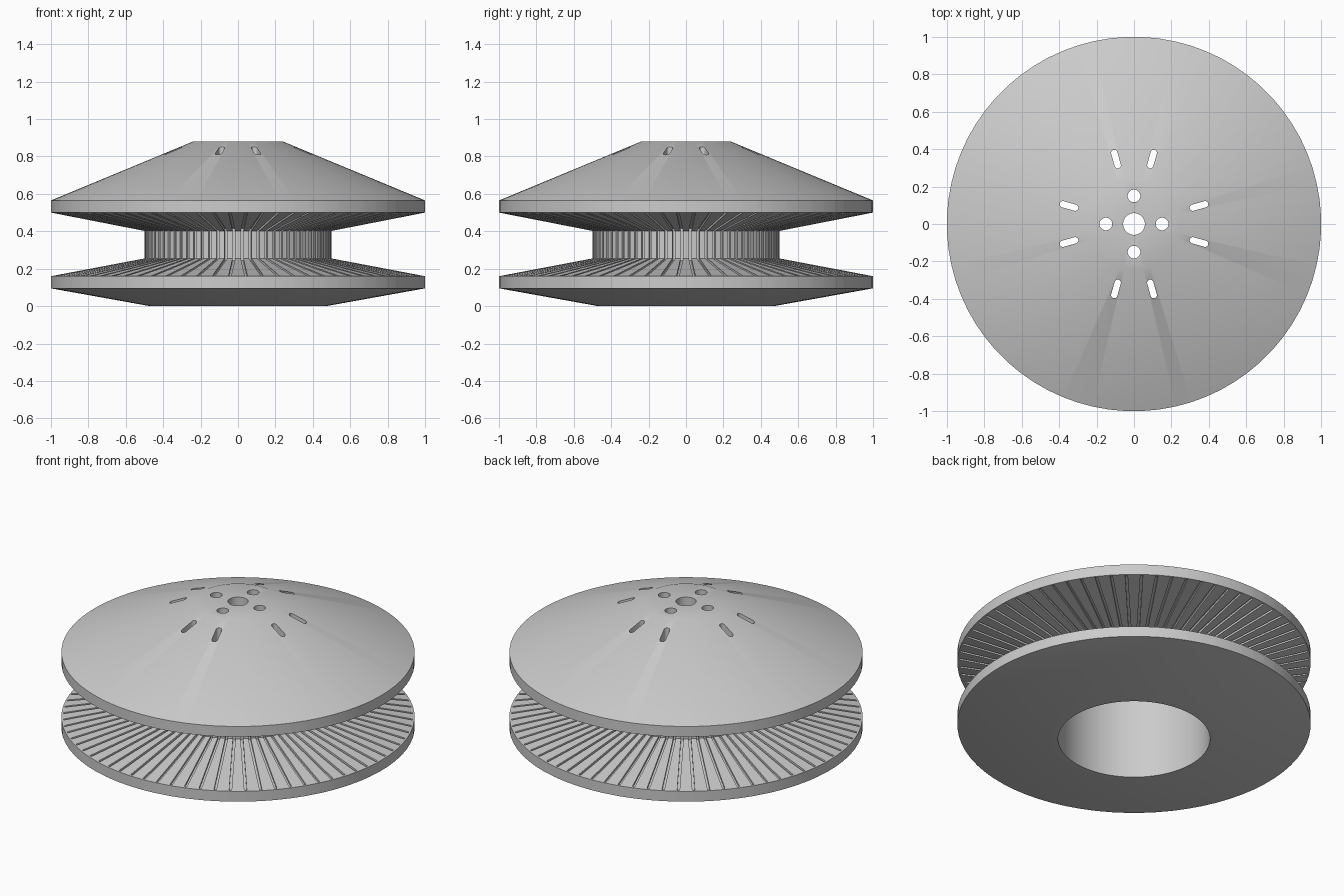
import bpy, bmesh, math
from math import cos, sin, pi, radians

if "Cube" in bpy.data.objects:
    bpy.data.objects.remove(bpy.data.objects["Cube"])

grey = bpy.data.materials.new("metal_grey")
grey.diffuse_color = (0.6, 0.6, 0.6, 1)
grey.use_nodes = True
grey.node_tree.nodes["Principled BSDF"].inputs["Base Color"].default_value = grey.diffuse_color

GROOVES, HALF_W, DEPTH = 72, 0.007, 0.012

# Profile points (radius, height, groove shift in radius, groove shift in height)
profile = [
    (0, 0.70, 0, 0), (0.43, 0.70, 0, 0), (0.43, 0, 0, 0), (0.47, 0, 0, 0),
    (1, 0.095, 0, 0), (1, 0.16, 0, 0),
    (0.99, 0.162, 0, 0), (0.99, 0.162, 0, -DEPTH),
    (0.5, 0.255, -DEPTH, -DEPTH), (0.5, 0.402, -DEPTH, DEPTH),
    (0.99, 0.498, 0, DEPTH), (0.99, 0.498, 0, 0),
    (1, 0.50, 0, 0), (1, 0.565, 0, 0), (0.24, 0.88, 0, 0), (0, 0.88, 0, 0),
]


def new_object(name, bm):
    bmesh.ops.recalc_face_normals(bm, faces=bm.faces)
    mesh = bpy.data.meshes.new(name)
    bm.to_mesh(mesh)
    bm.free()
    mesh.materials.append(grey)
    ob = bpy.data.objects.new(name, mesh)
    bpy.context.collection.objects.link(ob)
    return ob


# Spool body: revolved profile with narrow radial grooves between the flanges
bm = bmesh.new()
columns = []
for k in range(GROOVES):
    for side, sunk in ((-1, 0), (-1, 1), (1, 1), (1, 0)):
        column = []
        for r, z, dr, dz in profile:
            a = 2 * pi * (k + 0.5) / GROOVES + side * HALF_W / max(r, 0.4)
            rr = r + dr * sunk
            column.append(bm.verts.new((rr * cos(a), rr * sin(a), z + dz * sunk)))
        columns.append(column)
for i, left in enumerate(columns):
    right = columns[(i + 1) % len(columns)]
    for j in range(len(profile) - 1):
        bm.faces.new((left[j], right[j], right[j + 1], left[j + 1]))
bmesh.ops.remove_doubles(bm, verts=bm.verts, dist=1e-5)
bmesh.ops.dissolve_degenerate(bm, edges=bm.edges, dist=1e-5)
body = new_object("spool_body", bm)

# Cutter: centre bore, four bolt holes and eight slots
bm = bmesh.new()


def add_prism(points, z0=0.6, z1=1.0):
    face = bm.faces.new([bm.verts.new((x, y, z0)) for x, y in points])
    top = bmesh.ops.extrude_face_region(bm, geom=[face])["geom"]
    for v in top:
        if isinstance(v, bmesh.types.BMVert):
            v.co.z = z1


def capsule(dist, angle, radius, half_len, n=24):
    pts = []
    for i in range(n):
        t = 2 * pi * (i + 0.5) / n
        u = dist + radius * cos(t) + math.copysign(half_len, cos(t))
        v = radius * sin(t)
        pts.append((u * cos(angle) - v * sin(angle), u * sin(angle) + v * cos(angle)))
    return pts


add_prism(capsule(0, 0, 0.058, 0, 32))
for q in range(4):
    add_prism(capsule(0.15, q * pi / 2, 0.034, 0))
    for s in (-1, 1):
        add_prism(capsule(0.36, q * pi / 2 + s * radians(15.5), 0.017, 0.034))
cutter = new_object("hole_cutter", bm)
cutter.hide_render = True

bpy.context.view_layer.objects.active = body
body.select_set(True)
cut = body.modifiers.new("holes", "BOOLEAN")
cut.operation = "DIFFERENCE"
cut.solver = "EXACT"
cut.object = cutter
bpy.ops.object.modifier_apply(modifier=cut.name)
bpy.data.objects.remove(cutter)
bpy.ops.object.shade_smooth_by_angle(angle=radians(30))
